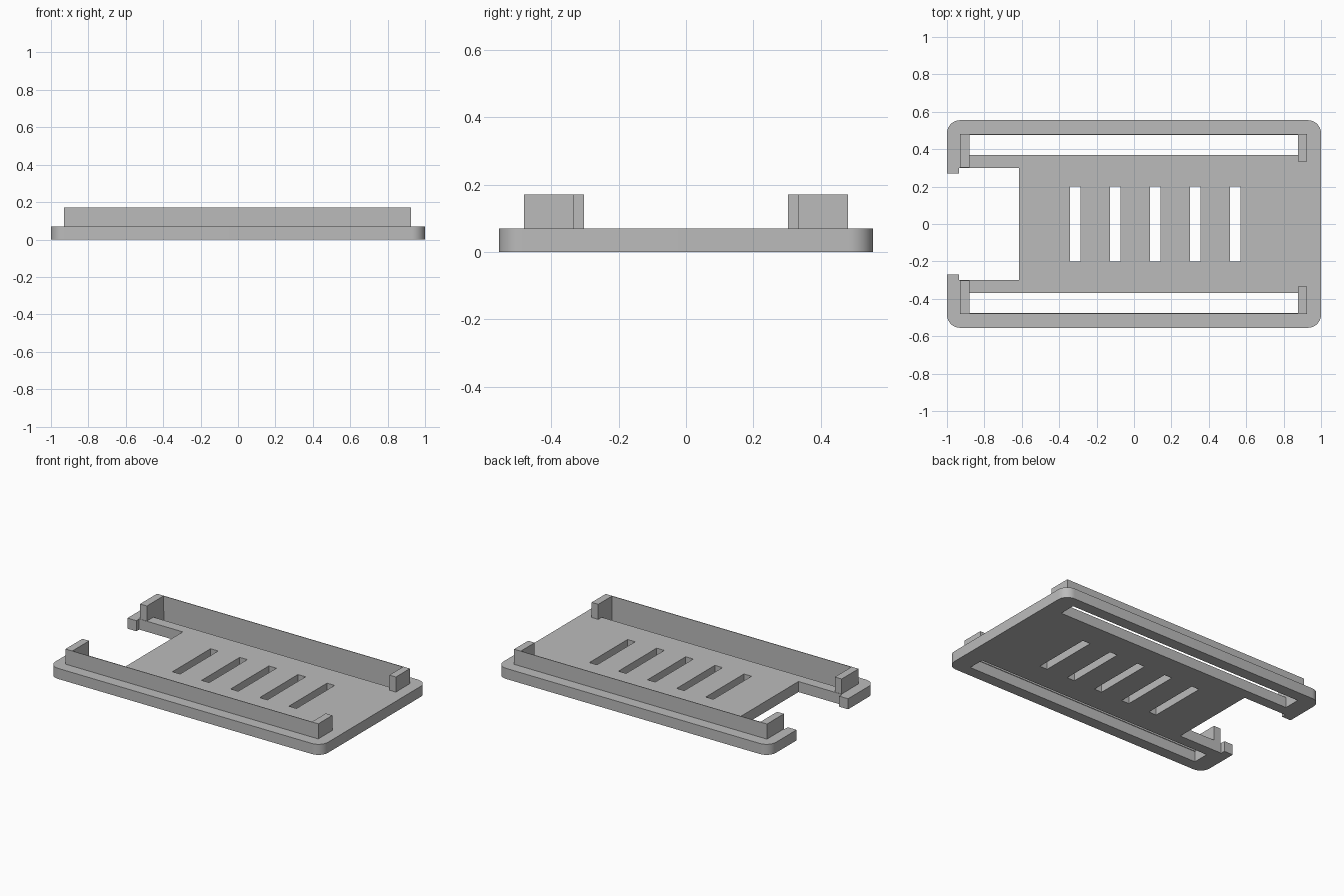
import bpy, bmesh
from math import cos, sin, pi

cube = bpy.data.objects.get("Cube")
if cube:
    bpy.data.objects.remove(cube, do_unlink=True)

PLATE_H, TOP = 0.07, 0.17
HALF_Y, RADIUS = 0.555, 0.07
WALL_Y, WALL_T = 0.48, 0.004

grey = bpy.data.materials.new("plain grey")
grey.use_nodes = True
grey.diffuse_color = (0.5, 0.5, 0.5, 1)
grey.node_tree.nodes["Principled BSDF"].inputs["Base Color"].default_value = (0.5, 0.5, 0.5, 1)


def add_object(name, bm):
    bmesh.ops.recalc_face_normals(bm, faces=bm.faces)
    mesh = bpy.data.meshes.new(name)
    bm.to_mesh(mesh)
    bm.free()
    mesh.materials.append(grey)
    obj = bpy.data.objects.new(name, mesh)
    bpy.context.collection.objects.link(obj)
    return obj


def box(name, x0, x1, y0, y1, z0, z1):
    bm = bmesh.new()
    bmesh.ops.create_cube(bm, size=1)
    for v in bm.verts:
        v.co.x = x1 if v.co.x > 0 else x0
        v.co.y = y1 if v.co.y > 0 else y0
        v.co.z = z1 if v.co.z > 0 else z0
    return add_object(name, bm)


def arc(cx, cy, start, steps=10):
    angles = [start + pi / 2 * i / steps for i in range(steps + 1)]
    return [(cx + RADIUS * cos(a), cy + RADIUS * sin(a)) for a in angles]


def rectangle(x0, x1, y0, y1):
    return [(x0, y0), (x1, y0), (x1, y1), (x0, y1)]


# Base plate outline: rounded corners and a stepped notch in the -x end
cx, cy = 1 - RADIUS, HALF_Y - RADIUS
notch = [(-1, 0.27), (-0.935, 0.27), (-0.935, 0.3), (-0.615, 0.3)]
outline = (arc(cx, -cy, -pi / 2) + arc(cx, cy, 0) + arc(-cx, cy, pi / 2)
           + notch + [(x, -y) for x, y in reversed(notch)] + arc(-cx, -cy, pi))

# Openings: a long slot along each side and five cross slots
loops = [outline]
loops += [rectangle(-0.88, 0.88, *ys) for ys in ((0.37, WALL_Y), (-WALL_Y, -0.37))]
for i in range(5):
    x = -0.313 + 0.2135 * i
    loops.append(rectangle(x - 0.028, x + 0.028, -0.2, 0.2))

# Fill the outline around its openings, then extrude upwards
curve = bpy.data.curves.new("plate_profile", "CURVE")
curve.dimensions = "2D"
curve.fill_mode = "BOTH"
curve.extrude = PLATE_H / 2
for pts in loops:
    spline = curve.splines.new("POLY")
    spline.points.add(len(pts) - 1)
    for p, (x, y) in zip(spline.points, pts):
        p.co = (x, y, 0, 1)
    spline.use_cyclic_u = True
profile = bpy.data.objects.new("plate_profile", curve)
bpy.context.collection.objects.link(profile)
bpy.context.view_layer.update()
bm = bmesh.new()
solid = profile.evaluated_get(bpy.context.evaluated_depsgraph_get())
bm.from_mesh(solid.to_mesh())
solid.to_mesh_clear()
bmesh.ops.remove_doubles(bm, verts=bm.verts, dist=0.0001)
bmesh.ops.translate(bm, verts=bm.verts, vec=(0, 0, PLATE_H / 2))
bpy.data.objects.remove(profile, do_unlink=True)
plate = add_object("base_plate", bm)
bpy.ops.object.select_all(action="DESELECT")
plate.select_set(True)
bpy.context.view_layer.objects.active = plate
bpy.ops.object.shade_smooth_by_angle(angle=pi / 6)

# Thin side walls with a return tab at each end, mirrored front to back
for side, s in (("front", -1), ("back", 1)):
    for part, x0, x1, inner in (("wall", -0.93, 0.925, WALL_Y - WALL_T),
                                ("right_tab", -0.93, -0.88, 0.302),
                                ("left_tab", 0.877, 0.925, 0.333)):
        y0, y1 = sorted((s * inner, s * WALL_Y))
        box(f"{side}_{part}", x0, x1, y0, y1, PLATE_H, TOP)
